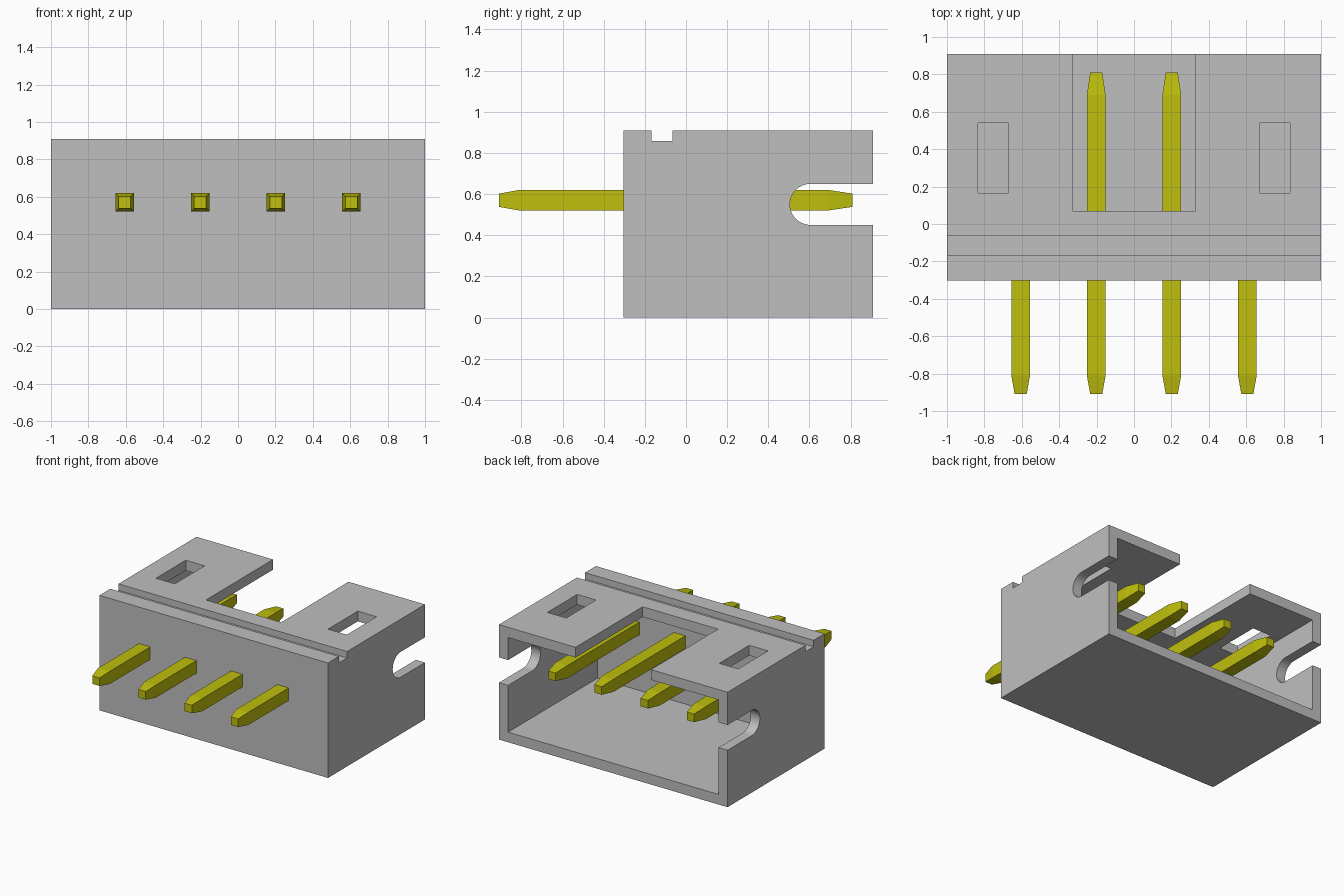
import bpy, bmesh, math

default = bpy.data.objects.get("Cube")
if default:
    bpy.data.objects.remove(default, do_unlink=True)


def make_material(name, colour):
    mat = bpy.data.materials.new(name)
    mat.use_nodes = True
    mat.diffuse_color = colour
    mat.node_tree.nodes["Principled BSDF"].inputs["Base Color"].default_value = colour
    return mat


grey = make_material("grey plastic", (0.52, 0.52, 0.52, 1))
yellow = make_material("yellow metal", (0.52, 0.52, 0.004, 1))


def finish(name, bm, mat):
    bmesh.ops.recalc_face_normals(bm, faces=bm.faces)
    mesh = bpy.data.meshes.new(name)
    bm.to_mesh(mesh)
    bm.free()
    mesh.materials.append(mat)
    obj = bpy.data.objects.new(name, mesh)
    bpy.context.collection.objects.link(obj)
    return obj


def box(name, x, y, z, mat=grey):
    """Box from (low, high) pairs on each axis."""
    bm = bmesh.new()
    bmesh.ops.create_cube(bm, size=1)
    for v in bm.verts:
        v.co = [r[0] if c < 0 else r[1] for c, r in zip(v.co, (x, y, z))]
    return finish(name, bm, mat)


def slot(name, centre_y, centre_z, radius, end_y):
    """Round-ended slot running through both side walls."""
    steps = 24
    profile = [(end_y, centre_z + radius)]
    for i in range(steps + 1):
        a = math.pi / 2 + math.pi * i / steps
        profile.append((centre_y + radius * math.cos(a), centre_z + radius * math.sin(a)))
    profile.append((end_y, centre_z - radius))
    bm = bmesh.new()
    face = bm.faces.new([bm.verts.new((-1.2, y, z)) for y, z in profile])
    new = bmesh.ops.extrude_face_region(bm, geom=[face])["geom"]
    bmesh.ops.translate(bm, vec=(2.4, 0, 0),
                        verts=[g for g in new if isinstance(g, bmesh.types.BMVert)])
    return finish(name, bm, grey)


def pin(name, x, z):
    """Square pin, tapered at both ends, lofted from (y, half width) stations."""
    bm = bmesh.new()
    rings = []
    for y, h in [(-0.91, 0.032), (-0.81, 0.05), (0.69, 0.05), (0.81, 0.032)]:
        rings.append([bm.verts.new((x + sx * h, y, z + sz * h))
                      for sx, sz in ((-1, -1), (1, -1), (1, 1), (-1, 1))])
    for a, b in zip(rings, rings[1:]):
        for i in range(4):
            j = (i + 1) % 4
            bm.faces.new((a[i], a[j], b[j], b[i]))
    bm.faces.new(rings[0])
    bm.faces.new(rings[-1])
    return finish(name, bm, yellow)


# Housing shell and the shapes cut from it
housing = box("housing", (-1, 1), (-0.303, 0.909), (0, 0.909))
cutters = [
    box("cavity_cutter", (-0.92, 0.92), (-0.21, 1.1), (0.08, 0.828)),
    box("top_notch_cutter", (-0.33, 0.33), (0.07, 1.2), (0.7, 1.1)),
    box("groove_cutter", (-1.2, 1.2), (-0.167, -0.065), (0.858, 1.1)),
    slot("side_slot_cutter", 0.605, 0.55, 0.1, 1.2),
]
for side in (-1, 1):
    cutters.append(box("window_cutter", sorted((side * 0.67, side * 0.835)),
                       (0.167, 0.54), (0.7, 1.1)))

bpy.context.view_layer.objects.active = housing
for cutter in cutters:
    cutter.hide_render = True
    mod = housing.modifiers.new(cutter.name, "BOOLEAN")
    mod.operation = "DIFFERENCE"
    mod.solver = "EXACT"
    mod.object = cutter
    bpy.ops.object.modifier_apply(modifier=mod.name)
    bpy.data.objects.remove(cutter, do_unlink=True)

# Smooth slot ends, all other edges sharp
bpy.ops.object.select_all(action="DESELECT")
housing.select_set(True)
bpy.ops.object.shade_smooth_by_angle(angle=math.radians(30))

# Row of four pins
for i in range(4):
    pin(f"pin_{i + 1}", (i - 1.5) * 0.404, 0.57)
